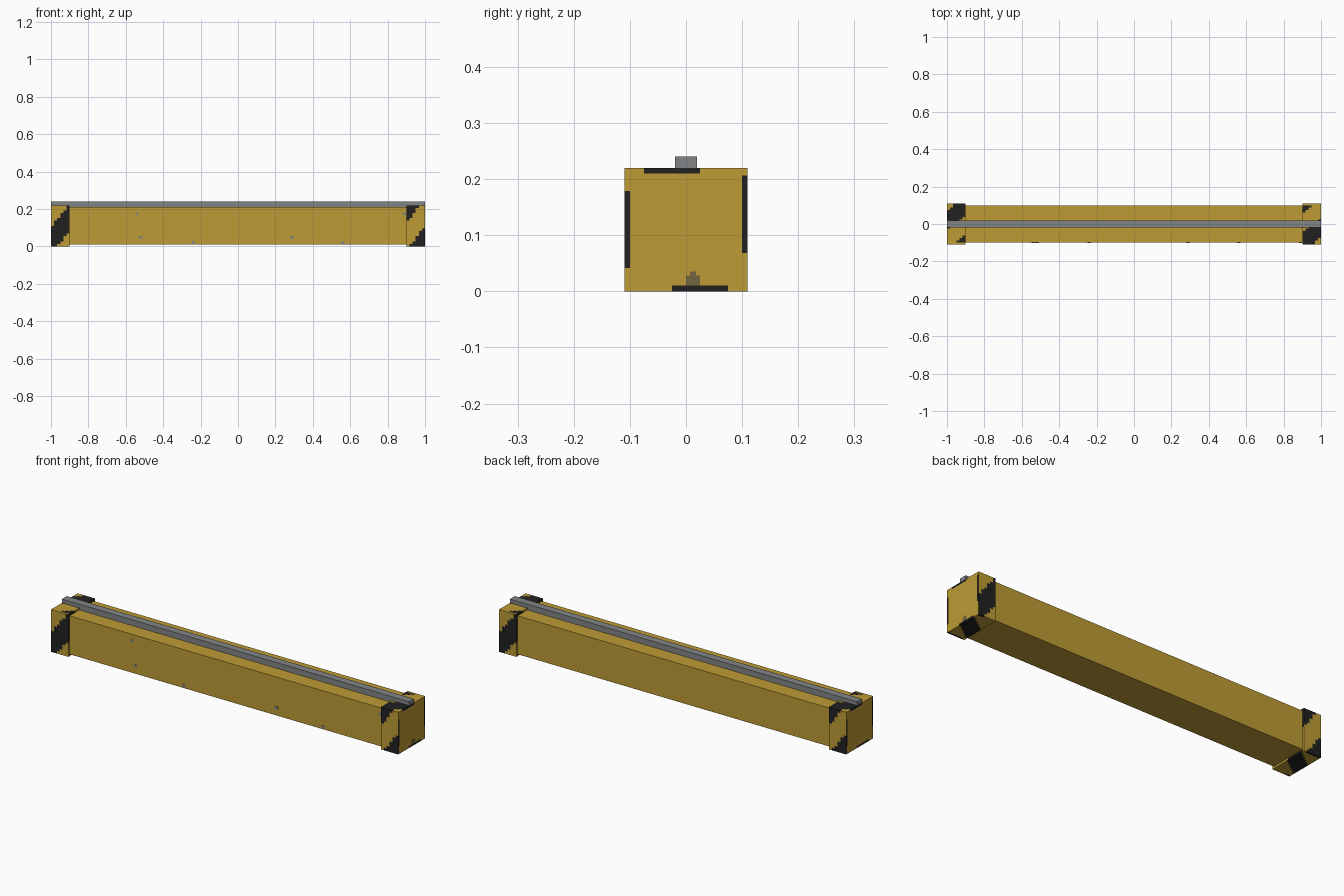
import bpy, bmesh
from mathutils import Matrix, Vector

cube = bpy.data.objects.get("Cube")
if cube:
    bpy.data.objects.remove(cube, do_unlink=True)


def material(name, colour):
    mat = bpy.data.materials.new(name)
    mat.use_nodes = True
    rgba = (*colour, 1)
    mat.diffuse_color = rgba
    mat.node_tree.nodes["Principled BSDF"].inputs["Base Color"].default_value = rgba
    return mat


yellow = material("ochre yellow", (0.51, 0.33, 0.035))
black = material("stripe black", (0.015, 0.015, 0.015))
grey = material("steel grey", (0.22, 0.23, 0.24))
brown = material("dull brown", (0.17, 0.13, 0.05))


def box_mesh(low, high):
    low, high = Vector(low), Vector(high)
    bm = bmesh.new()
    place = Matrix.Translation((low + high) / 2) @ Matrix.Diagonal((*(high - low), 1))
    bmesh.ops.create_cube(bm, size=1, matrix=place)
    return bm


def finish(bm, name, mats):
    mesh = bpy.data.meshes.new(name)
    bm.to_mesh(mesh)
    bm.free()
    for mat in mats:
        mesh.materials.append(mat)
    obj = bpy.data.objects.new(name, mesh)
    bpy.context.collection.objects.link(obj)
    return obj


def box(name, low, high, mat):
    return finish(box_mesh(low, high), name, [mat])


def slice_axis(bm, axis, start, end, steps):
    normal = Vector((0, 0, 0))
    normal[axis] = 1
    for i in range(1, steps):
        geom = bm.verts[:] + bm.edges[:] + bm.faces[:]
        bmesh.ops.bisect_plane(bm, geom=geom, plane_no=normal,
                               plane_co=normal * (start + (end - start) * i / steps))


# Stripe rules: position across the plate, distance in from the beam end
def front_stripe(t, inset):
    s = t + 1.3 * inset
    return s < 0.11 or s > 0.255


def back_stripe(t, inset):
    return -0.045 < t - 1.3 * inset < 0.10


def top_stripe(t, inset):
    return (t + 0.7 * inset + 0.075) % 0.2 < 0.1


def bottom_stripe(t, inset):
    return (t + 0.7 * inset + 0.025) % 0.2 < 0.1


# name, low corner, high corner, length axis, stripe rule, black span on the end
PLATES = [
    ("front", (0.9, -0.11, 0), (1, -0.1, 0.22), 2, front_stripe, (0.035, 0.172)),
    ("back", (0.9, 0.1, 0), (1, 0.11, 0.22), 2, back_stripe, (0.07, 0.205)),
    ("top", (0.9, -0.1, 0.21), (1, 0.1, 0.22), 1, top_stripe, (-0.075, 0.025)),
    ("bottom", (0.9, -0.1, 0), (1, 0.1, 0.01), 1, bottom_stripe, (-0.025, 0.075)),
]

# Striped collars, the second turned half way round
for side, turn in (("left", 1), ("right", -1)):
    for name, low, high, axis, rule, span in PLATES:
        bm = box_mesh(low, high)
        slice_axis(bm, 0, low[0], high[0], 6)
        slice_axis(bm, axis, low[axis], high[axis], 16)
        for face in bm.faces:
            c = face.calc_center_median()
            if face.normal.x > 0.5:
                dark = span[0] < c[axis] < span[1]
            else:
                dark = rule(c[axis], 1 - c.x)
            face.material_index = int(dark)
        bmesh.ops.scale(bm, vec=(turn, turn, 1), verts=bm.verts)
        finish(bm, f"{side}_collar_{name}", [yellow, black])

# Beam and the rail along its top
box("beam", (-1, -0.1, 0.01), (1, 0.1, 0.21), yellow)
box("top_rail", (-0.9995, -0.02, 0.21), (0.9995, 0.02, 0.24), grey)

# Small fittings on the front of the beam
for i, (x, z) in enumerate([(-0.54, 0.175), (-0.52, 0.05), (-0.24, 0.022),
                            (0.29, 0.05), (0.56, 0.02), (0.89, 0.175)]):
    box(f"front_fitting_{i}", (x - 0.009, -0.102, z - 0.007),
        (x + 0.009, -0.099, z + 0.007), grey)

# Stepped tab low on the beam end
box("end_tab", (0.99, 0, 0.01), (1.0005, 0.025, 0.028), brown)
box("end_tab_nub", (0.99, 0.007, 0.028), (1.0005, 0.018, 0.035), brown)
